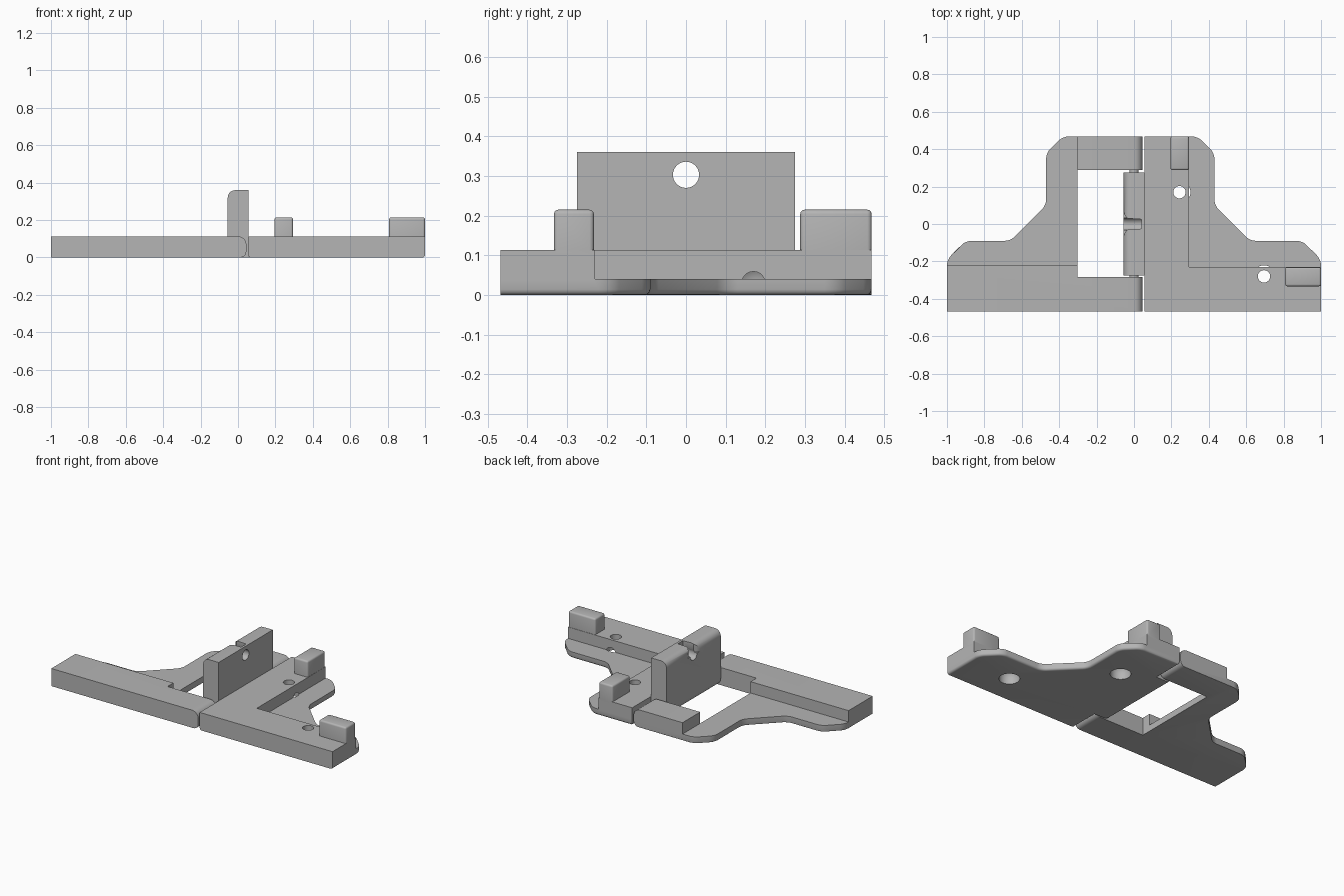
import bpy, bmesh
from mathutils import Matrix, Vector

if "Cube" in bpy.data.objects:
    bpy.data.objects.remove(bpy.data.objects["Cube"], do_unlink=True)

grey = bpy.data.materials.new("plain grey")
grey.use_nodes = True
COLOR = (0.46, 0.46, 0.46, 1)
grey.diffuse_color = COLOR
grey.node_tree.nodes["Principled BSDF"].inputs["Base Color"].default_value = COLOR

FRONT, BACK = -0.468, 0.468
FLANGE, TOP = 0.04, 0.113
ROOT = 0.036          # raised parts sink slightly into the flange


def finish(name, bm):
    bmesh.ops.recalc_face_normals(bm, faces=bm.faces)
    mesh = bpy.data.meshes.new(name)
    bm.to_mesh(mesh)
    bm.free()
    mesh.materials.append(grey)
    obj = bpy.data.objects.new(name, mesh)
    bpy.context.collection.objects.link(obj)
    return obj


def prism(name, outline, low, high, axis="z", bevels=()):
    """Extrude an outline along z (xy points) or y (xz points), then round edges by rule."""
    place = (lambda a, b, h: (a, b, h)) if axis == "z" else (lambda a, b, h: (a, h, b))
    bm = bmesh.new()
    face = bm.faces.new([bm.verts.new(place(a, b, low)) for a, b in outline])
    extruded = bmesh.ops.extrude_face_region(bm, geom=[face])["geom"]
    shift = Vector(place(0, 0, high - low))
    bmesh.ops.translate(bm, vec=shift,
                        verts=[v for v in extruded if isinstance(v, bmesh.types.BMVert)])
    bmesh.ops.recalc_face_normals(bm, faces=bm.faces)
    for rule, radius, segments in bevels:
        edges = [e for e in bm.edges if rule(e.verts[0].co, e.verts[1].co)]
        bmesh.ops.bevel(bm, geom=edges, offset=radius, segments=segments,
                        profile=0.5, affect="EDGES", clamp_overlap=True)
    return finish(name, bm)


def rect(x0, x1, y0, y1):
    return [(x0, y0), (x1, y0), (x1, y1), (x0, y1)]


def rod(name, radius, length, matrix):
    bm = bmesh.new()
    bmesh.ops.create_cone(bm, cap_ends=True, segments=32, radius1=radius,
                          radius2=radius, depth=length, matrix=matrix)
    return finish(name, bm)


def dome(name, radius, center):
    bm = bmesh.new()
    bmesh.ops.create_uvsphere(bm, u_segments=32, v_segments=16, radius=radius,
                              matrix=Matrix.Translation(center))
    return finish(name, bm)


def combine(base, others, operation):
    """Bake boolean operations into the base and remove the helpers."""
    for other in others:
        mod = base.modifiers.new("combine", "BOOLEAN")
        mod.operation, mod.solver, mod.object = operation, "EXACT", other
        bpy.context.view_layer.update()
        graph = bpy.context.evaluated_depsgraph_get()
        mesh = bpy.data.meshes.new_from_object(base.evaluated_get(graph))
        base.modifiers.clear()
        base.data = mesh
        bpy.data.objects.remove(other, do_unlink=True)


# Edge rules
def near(a, b):
    return abs(a - b) < 0.001


def outer_corner(a, b):
    return near(a.x, b.x) and near(a.y, b.y) and a.y > -0.21 and abs(a.x) > 0.32


def hinge_edge(x, z):
    return lambda a, b: near(a.x, x) and near(b.x, x) and near(a.z, z) and near(b.z, z)


def bottom_rim(a, b):
    flat = near(a.z, 0) and near(b.z, 0)
    front = near(a.y, FRONT) and near(b.y, FRONT)
    mid = (a + b) / 2
    opening = -0.31 < mid.x < 0.05 and abs(mid.y) < 0.4
    return flat and not front and not opening


def wing(side, waist, shoulder, step):
    """Outer edge of a flange from the front corner to the back."""
    return [(side * x, y) for x, y in (
        (1, FRONT), (1, -0.19), (0.9, -0.09), (waist, -0.09),
        (shoulder, 0.1), (shoulder, 0.38), (step, BACK))]


# Left-hand plate: C-shaped flange with two raised arms ending at the hinge
END = 0.045
left = prism("slotted_plate",
             wing(-1, 0.66, 0.47, 0.38) + [
                 (END, BACK), (END, 0.288), (-0.303, 0.288),
                 (-0.303, -0.283), (END, -0.283), (END, FRONT)],
             0, FLANGE, bevels=[(outer_corner, 0.03, 4),
                                (hinge_edge(END, 0), 0.034, 5),
                                (bottom_rim, 0.014, 3)])
round_top = [(hinge_edge(END, TOP), 0.045, 6)]
front_arm = prism("front_arm", [(-1, FRONT), (END, FRONT), (END, -0.283),
                                (-0.303, -0.283), (-0.303, -0.223), (-1, -0.223)],
                  ROOT, TOP, bevels=round_top)
back_arm = prism("back_arm", rect(-0.303, END, 0.288, BACK), ROOT, TOP, bevels=round_top)
combine(left, [front_arm, back_arm], "UNION")

# Right-hand plate: flange with a raised L-shaped rail
EDGE = 0.055
right = prism("rail_plate",
              wing(1, 0.62, 0.43, 0.34) + [(EDGE, BACK), (EDGE, FRONT)],
              0, FLANGE, bevels=[(outer_corner, 0.03, 4), (bottom_rim, 0.014, 3)])
rail = prism("rail", [(EDGE, FRONT), (1, FRONT), (1, -0.23), (0.295, -0.23),
                      (0.295, BACK), (EDGE, BACK)], ROOT, TOP)

# Upright hinge tab with rounded knuckle below
tab = prism("hinge_tab", [(-0.055, 0), (0.09, 0), (0.09, 0.108), (EDGE, 0.108),
                          (EDGE, 0.36), (-0.055, 0.36)], -0.275, 0.275, axis="y",
            bevels=[(hinge_edge(-0.055, 0), 0.05, 8),
                    (hinge_edge(-0.055, 0.36), 0.04, 6)])


# Two stop blocks with softened tops
def stop(name, outline):
    def top_edge(a, b):
        return near(a.z, 0.215) and near(b.z, 0.215)

    def upright_edge(a, b):
        return near(a.x, b.x) and near(a.y, b.y)

    return prism(name, outline, 0.1, 0.215,
                 bevels=[(lambda a, b: top_edge(a, b) or upright_edge(a, b), 0.011, 3)])


combine(right, [rail, tab,
                stop("end_stop", rect(0.808, 1, -0.333, -0.232)),
                stop("back_stop", rect(0.195, 0.294, 0.288, BACK))], "UNION")

# Screw holes with domed recesses from below, and the pierced, slotted tab
cutters = []
for x, y in ((0.243, 0.17), (0.695, -0.28)):
    cutters += [rod("screw_hole", 0.033, 0.6, Matrix.Translation((x, y, 0.1))),
                rod("recess", 0.06, 0.08, Matrix.Translation((x, y, -0.01))),
                dome("recess_dome", 0.06, (x, y, 0.03))]
sideways = Matrix.Rotation(1.5707963, 4, "Y")
cutters.append(rod("tab_hole", 0.033, 0.4, Matrix.Translation((0, 0, 0.303)) @ sideways))
half = [(-0.08, 0.065), (-0.055, 0.062), (-0.047, 0.043), (-0.033, 0.03), (0.04, 0.025)]
cutters.append(prism("tab_slot", half + [(x, -y) for x, y in reversed(half)], 0.303, 0.42))
combine(right, cutters, "DIFFERENCE")

# Pin running through the knuckle
pin = rod("hinge_pin", 0.025, 0.62,
          Matrix.Translation((0, 0, 0.056)) @ Matrix.Rotation(1.5707963, 4, "X"))

for obj in (left, right, pin):
    bpy.ops.object.select_all(action="DESELECT")
    obj.select_set(True)
    bpy.context.view_layer.objects.active = obj
    bpy.ops.object.shade_smooth_by_angle(angle=0.6)
